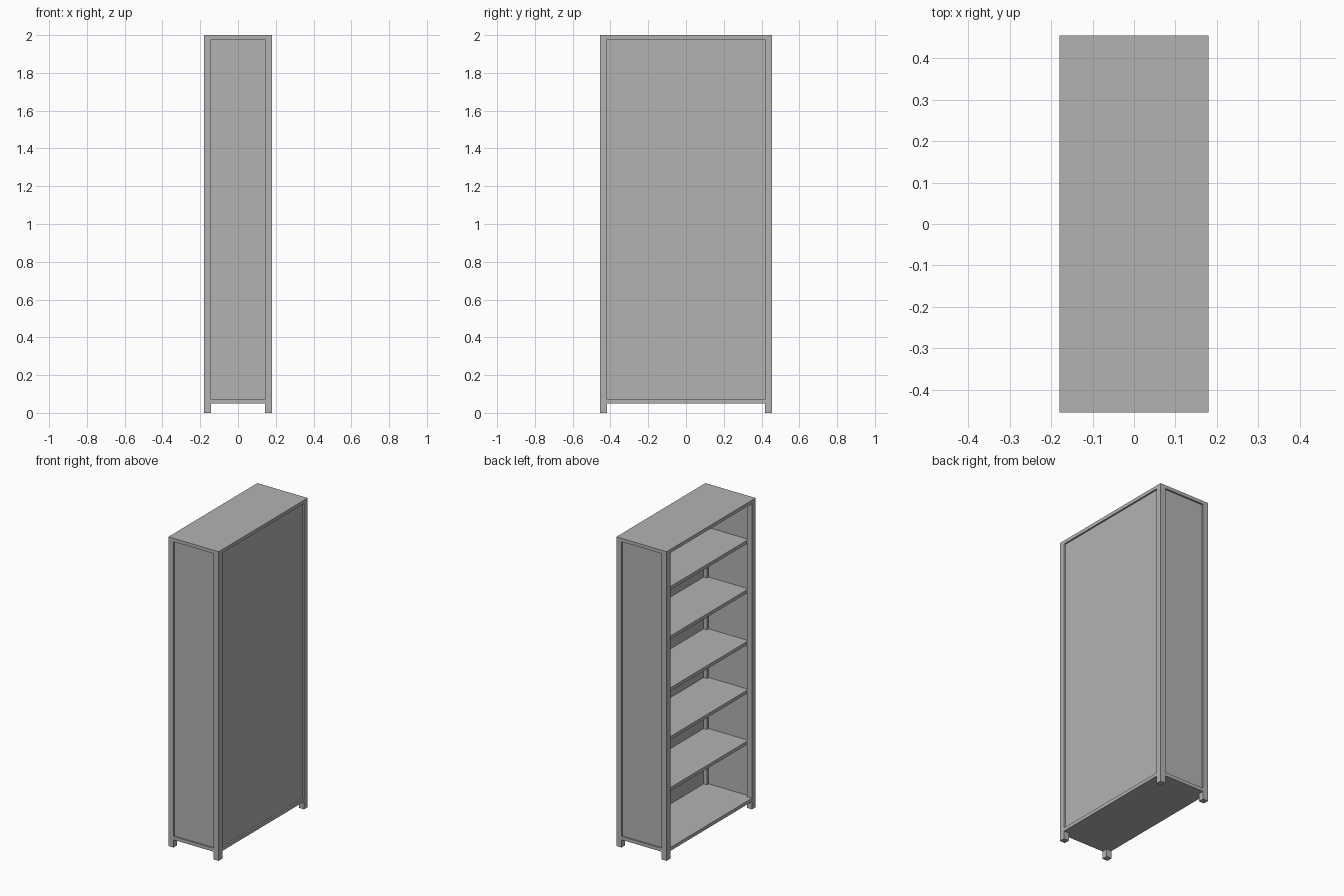
import bpy

# Remove the default cube
cube = bpy.data.objects.get("Cube")
if cube:
    bpy.data.objects.remove(cube, do_unlink=True)

# Single plain colour
grey = bpy.data.materials.new("plain grey")
grey.use_nodes = True
colour = (0.45, 0.45, 0.45, 1.0)
grey.diffuse_color = colour
grey.node_tree.nodes["Principled BSDF"].inputs["Base Color"].default_value = colour

HX, HY, HEIGHT = 0.18, 0.455, 2.0    # half depth, half width, height
POST = 0.037                         # post thickness
BOARD = 0.022                        # board thickness
BASE = 0.05                          # underside of the lowest board
RECESS = 0.01                        # panels sit inside the posts
SIDE, BACK = 0.01, 0.004             # panel thicknesses


def box(name, low, high):
    """Axis-aligned box between two corners."""
    bpy.ops.mesh.primitive_cube_add(
        size=1, location=[(a + b) / 2 for a, b in zip(low, high)])
    obj = bpy.context.object
    obj.name = name
    obj.scale = [b - a for a, b in zip(low, high)]
    bpy.ops.object.transform_apply(location=False, rotation=False, scale=True)
    obj.data.materials.append(grey)
    return obj


# Corner posts, running from the floor to the top board
for sx, depth in ((-1, "front"), (1, "back")):
    for sy, side in ((-1, "right"), (1, "left")):
        xs = sorted((sx * HX, sx * (HX - POST)))
        ys = sorted((sy * HY, sy * (HY - POST)))
        box(f"{depth}_{side}_post", (xs[0], ys[0], 0),
            (xs[1], ys[1], HEIGHT - BOARD))

# Top board over the posts
box("top_board", (-HX, -HY, HEIGHT - BOARD), (HX, HY, HEIGHT))

# Bottom board, as two crossing slabs notched around the posts
box("bottom_board", (-HX, -HY + POST, BASE), (HX, HY - POST, BASE + BOARD))
for sy, side in ((-1, "right"), (1, "left")):
    ys = sorted((sy * HY, sy * (HY - POST)))
    box(f"bottom_{side}_edge", (-HX + POST, ys[0], BASE),
        (HX - POST, ys[1], BASE + BOARD))

# Recessed side panels between the posts
low, high = BASE + BOARD, HEIGHT - BOARD
for sy, side in ((-1, "right"), (1, "left")):
    ys = sorted((sy * (HY - RECESS), sy * (HY - RECESS - SIDE)))
    box(f"{side}_side_panel", (-HX + POST, ys[0], low),
        (HX - POST, ys[1], high))

# Thin recessed panel closing the back
box("back_panel", (HX - RECESS - BACK, -HY + POST, low),
    (HX - RECESS, HY - POST, high))

# Shelves, set back behind the front posts
inner_y = HY - RECESS - SIDE
for i, top in enumerate((0.43, 0.76, 1.075, 1.41, 1.73)):
    box(f"shelf_{i + 1}", (-HX + POST, -inner_y, top - BOARD),
        (HX - RECESS - BACK, inner_y, top))
